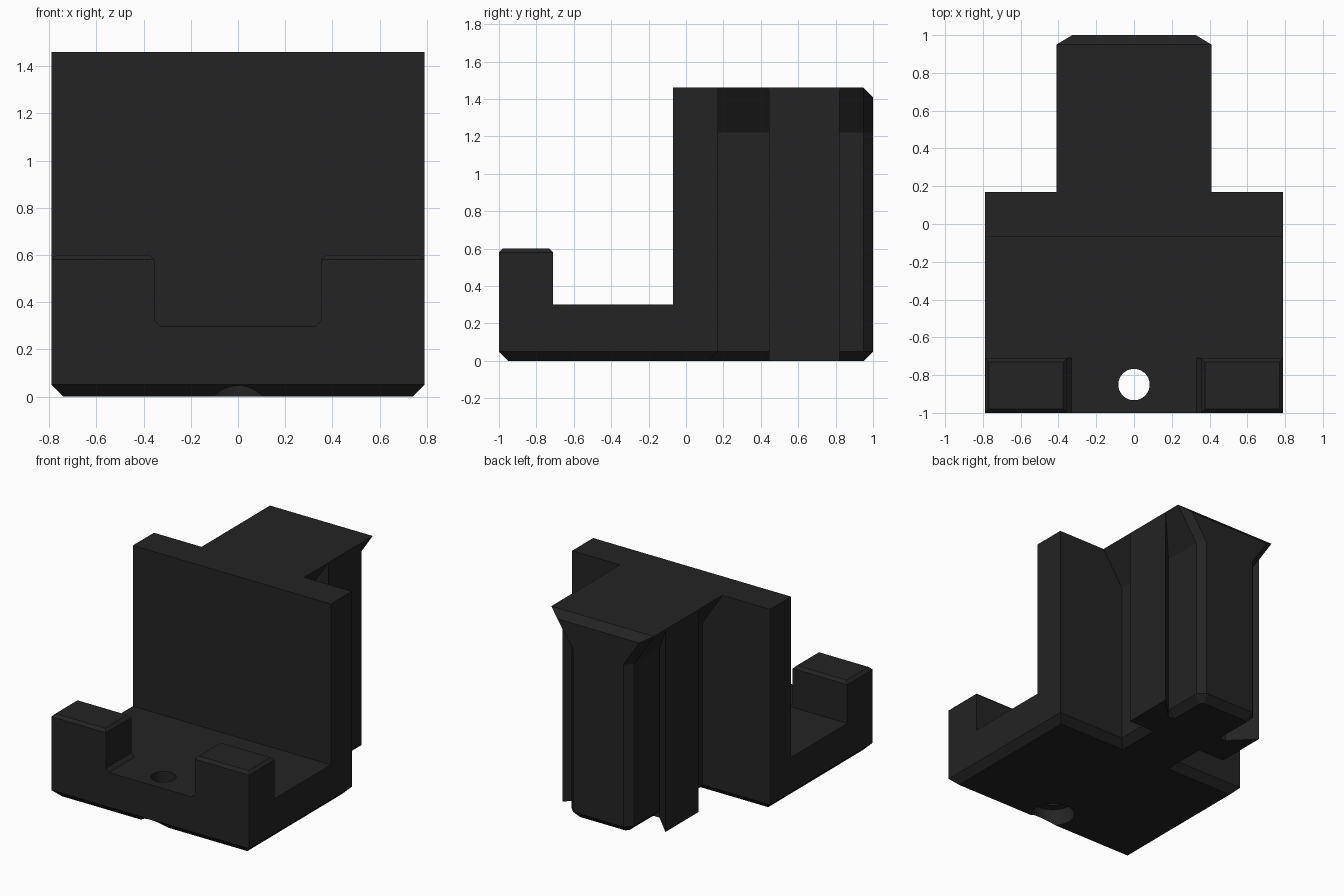
import bpy, bmesh, math

if "Cube" in bpy.data.objects:
    bpy.data.objects.remove(bpy.data.objects["Cube"])

mat = bpy.data.materials.new("charcoal plastic")
mat.diffuse_color = (0.017, 0.017, 0.017, 1)
mat.use_nodes = True
mat.node_tree.nodes["Principled BSDF"].inputs["Base Color"].default_value = mat.diffuse_color


def loft(name, rings, mirror=False):
    """Solid through stacked rings; each ring is (z, [(x, y), ...])."""
    bm = bmesh.new()
    loops = [[bm.verts.new((x, y, z)) for x, y in pts] for z, pts in rings]
    n = len(loops[0])
    for a, b in zip(loops, loops[1:]):
        for i in range(n):
            j = (i + 1) % n
            bm.faces.new((a[i], a[j], b[j], b[i]))
    bm.faces.new(loops[0][::-1])
    bm.faces.new(loops[-1])
    bmesh.ops.remove_doubles(bm, verts=bm.verts, dist=1e-5)
    bmesh.ops.recalc_face_normals(bm, faces=bm.faces)
    me = bpy.data.meshes.new(name)
    bm.to_mesh(me)
    bm.free()
    me.materials.append(mat)
    ob = bpy.data.objects.new(name, me)
    bpy.context.collection.objects.link(ob)
    if mirror:
        ob.modifiers.new("mirror", 'MIRROR').use_clip = False
    return ob


def rect(x0, x1, y0, y1):
    return [(x0, y0), (x1, y0), (x1, y1), (x0, y1)]


def circle(r, cy, n=48):
    return [(r * math.cos(2 * math.pi * i / n),
             cy + r * math.sin(2 * math.pi * i / n)) for i in range(n)]


W, TOP, CH = 0.79, 1.46, 0.05

# Base slab with chamfered underside
base = loft("base", [
    (0, rect(-W + CH, W - CH, -1 + CH, 0.17 - CH)),
    (CH, rect(-W, W, -1, 0.17)),
    (0.30, rect(-W, W, -1, 0.17))])

# Screw hole with a counterbore from below
HOLE_Y = -0.85
cutter = loft("hole_cutter", [
    (-0.1, circle(0.145, HOLE_Y)),
    (0.12, circle(0.145, HOLE_Y)),
    (0.12, circle(0.083, HOLE_Y)),
    (0.40, circle(0.083, HOLE_Y))])
cutter.hide_render = True
cutter.hide_viewport = True
cut = base.modifiers.new("screw hole", 'BOOLEAN')
cut.operation = 'DIFFERENCE'
cut.solver = 'EXACT'
cut.object = cutter

# Upright back plate
loft("upright_plate", [(0.30, rect(-W, W, -0.07, 0.17)),
                       (TOP, rect(-W, W, -0.07, 0.17))])

# Pair of front stops with bevelled tops and a chamfered inner foot
loft("front_stop", [
    (0.30, rect(0.33, W, -1, -0.71)),
    (0.325, rect(0.355, W, -1, -0.71)),
    (0.58, rect(0.355, W, -1, -0.71)),
    (0.60, rect(0.375, W - 0.02, -0.98, -0.73))], mirror=True)


# Rear column: narrow body that flares out to the full top
def column(w, y0, y1, c):
    return [(-w, y0), (w, y0), (w, y1 - c), (w - c, y1),
            (c - w, y1), (-w, y1 - c)]


loft("rear_column", [
    (0, column(0.20, 0.12, 0.95, 0.02)),
    (CH, column(0.25, 0.17, 1, CH)),
    (1.22, column(0.25, 0.17, 1, CH)),
    (TOP - CH, column(0.377, 0.17, 1, CH)),
    (TOP, column(0.41, 0.17, 0.95, 0))])

# Side barbs: full-height wings with an angled undercut behind
barb = [(0.18, 0.445), (0.41, 0.445), (0.41, 0.82), (0.25, 0.66), (0.18, 0.66)]
loft("side_barb", [(0, barb), (TOP, barb)], mirror=True)
